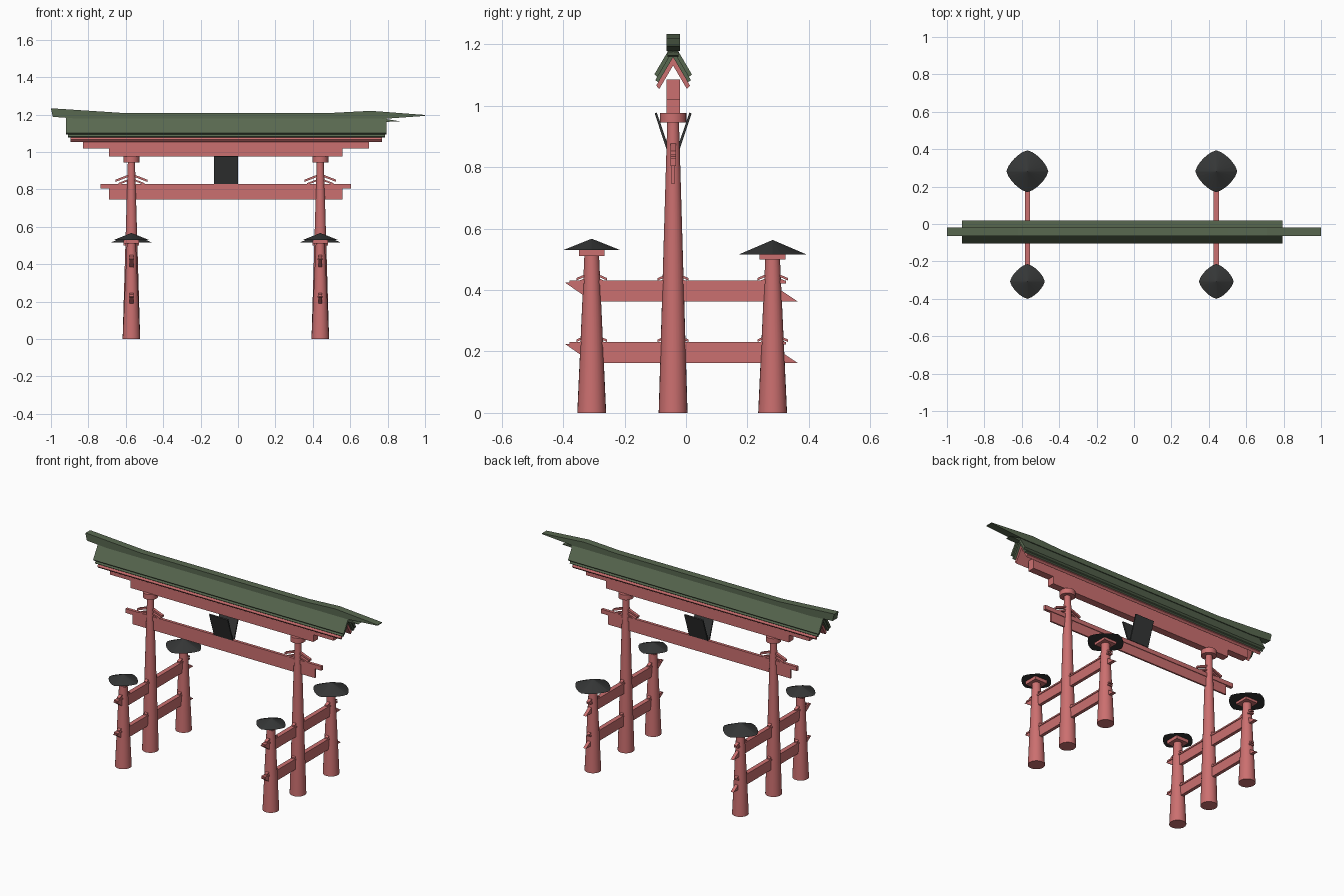
import bpy, bmesh, math
from mathutils import Vector

if "Cube" in bpy.data.objects:
    bpy.data.objects.remove(bpy.data.objects["Cube"])

CX, CY = -0.065, -0.042          # centre of the gate frame
PX = (-0.57, 0.44)               # the two pillar lines


def material(name, rgb):
    m = bpy.data.materials.new(name)
    m.diffuse_color = (*rgb, 1)
    m.use_nodes = True
    m.node_tree.nodes["Principled BSDF"].inputs["Base Color"].default_value = m.diffuse_color
    return m


RED = material("red_paint", (0.60, 0.16, 0.16))
GREEN = material("green_tile", (0.098, 0.138, 0.080))
DARK = material("dark_slate", (0.035, 0.037, 0.037))


def finish(name, bm, mat):
    bmesh.ops.recalc_face_normals(bm, faces=bm.faces)
    me = bpy.data.meshes.new(name)
    bm.to_mesh(me)
    bm.free()
    me.materials.append(mat)
    ob = bpy.data.objects.new(name, me)
    bpy.context.collection.objects.link(ob)
    return ob


def prism(name, pts, axis, a, b, mat):
    """Extrude a 2D (horizontal, z) outline along axis from a to b."""
    bm = bmesh.new()
    place = (lambda h, z: (a, h, z)) if axis == 'X' else (lambda h, z: (h, a, z))
    f = bm.faces.new([bm.verts.new(place(h, z)) for h, z in pts])
    r = bmesh.ops.extrude_face_region(bm, geom=[f])
    move = Vector((b - a, 0, 0)) if axis == 'X' else Vector((0, b - a, 0))
    bmesh.ops.translate(bm, vec=move, verts=[v for v in r['geom'] if isinstance(v, bmesh.types.BMVert)])
    return finish(name, bm, mat)


def box(name, x, y, z, mat):
    return prism(name, [(x[0], z[0]), (x[1], z[0]), (x[1], z[1]), (x[0], z[1])], 'Y', y[0], y[1], mat)


def column(name, x, y, z0, z1, r0, r1, mat):
    bm = bmesh.new()
    bmesh.ops.create_cone(bm, cap_ends=True, segments=24, radius1=r0, radius2=r1, depth=z1 - z0)
    bmesh.ops.translate(bm, vec=(x, y, (z0 + z1) / 2), verts=bm.verts)
    for f in bm.faces:
        f.smooth = len(f.verts) == 4
    return finish(name, bm, mat)


def wedges(name, centre, across, axis, z, half, steps):
    """Pairs of sloping wedge bars either side of a post."""
    for s in (-1, 1):
        for inner, outer, drop, rise, t in steps:
            pts = [(centre + s * inner, z + rise), (centre + s * outer, z + drop),
                   (centre + s * outer, z + drop - t), (centre + s * inner, z + rise - t)]
            prism(name, pts, axis, across - half, across + half, RED)


def post_roof(name, x, y, z0, z1, r):
    """Pyramid hat on a diamond plan with bulging sides."""
    bm = bmesh.new()
    n = 24
    ring = []
    for i in range(n):
        a = 2 * math.pi * i / n
        k = (abs(math.cos(a)) ** 1.42 + abs(math.sin(a)) ** 1.42) ** (-1 / 1.42)
        ring.append(bm.verts.new((x + r * k * math.cos(a), y + r * k * math.sin(a), z0)))
    top = bm.verts.new((x, y, z1))
    for i in range(n):
        bm.faces.new((ring[i], ring[(i + 1) % n], top))
    bm.faces.new(ring)
    finish(name, bm, DARK)


SMALL = [(0.018, 0.050, 0.008, 0.022, 0.008), (0.018, 0.042, -0.001, 0.009, 0.006)]
LARGE = [(0.018, 0.085, 0.022, 0.048, 0.012), (0.018, 0.070, 0.004, 0.024, 0.010)]

for x in PX:
    # main pillar with round cap and wedges on the tie beam
    column("main_pillar", x, CY, 0, 0.95, 0.047, 0.019, RED)
    column("pillar_cap", x, CY, 0.945, 0.977, 0.043, 0.043, RED)
    wedges("tie_beam_wedge", x, CY, 'Y', 0.83, 0.009, LARGE)

    # support posts: y, post top, roof base, roof peak, roof reach
    for y, top, base, peak, r in ((-0.307, 0.51, 0.53, 0.567, 0.093),
                                  (0.282, 0.50, 0.515, 0.563, 0.112)):
        column("support_post", x, y, 0, top, 0.047, 0.024, RED)
        box("support_cap", (x - 0.042, x + 0.042), (y - 0.042, y + 0.042), (top, base), RED)
        post_roof("support_roof", x, y, base, peak, r)

    # slanted-end rails joining posts to the pillar
    for z in (0.163, 0.363):
        prism("side_rail", [(-0.395, z + 0.062), (0.27, z + 0.062), (0.363, z), (-0.305, z)],
              'X', x - 0.010, x + 0.010, RED)
        box("side_rail_strip", (x - 0.014, x + 0.014), (-0.38, 0.325), (z + 0.059, z + 0.068), RED)
        for y in (-0.307, CY, 0.282):
            wedges("side_rail_wedge", y, x, 'X', z + 0.068, 0.010, SMALL)

# tie beam between pillars
box("tie_beam", (-0.69, 0.56), (CY - 0.005, CY + 0.005), (0.745, 0.806), RED)
box("tie_beam_strip", (-0.735, 0.605), (CY - 0.009, CY + 0.009), (0.804, 0.83), RED)

# stacked lintels
box("lower_lintel", (-0.69, 0.56), (CY - 0.022, CY + 0.022), (0.975, 1.025), RED)
box("upper_lintel", (-0.83, 0.70), (CY - 0.022, CY + 0.022), (1.02, 1.085), RED)

# layered gable roof: name, x range, eave reach, inner peak, thickness
for name, x0, x1, e, peak, t, mat in (
        ("eave_board", -0.895, 0.77, 0.055, 1.131, 0.028, RED),
        ("eave_tile", -0.91, 0.785, 0.058, 1.158, 0.024, GREEN),
        ("roof_tile", -0.92, 0.795, 0.061, 1.180, 0.026, GREEN)):
    s = 1.7
    zo = peak + t - s * e
    i = e - 0.010
    zi = peak - s * i
    prism(name, [(CY - e, zo), (CY, peak + t), (CY + e, zo), (CY + i, zi), (CY, peak), (CY - i, zi)],
          'X', x0, x1, mat)

# ridge with an upturned left end and a tapered right end
prism("roof_ridge", [(-0.99, 1.188), (-0.85, 1.178), (0.79, 1.178), (1.0, 1.193), (1.0, 1.198),
                     (0.71, 1.220), (0.50, 1.209), (-0.62, 1.209), (-0.99, 1.233), (-1.0, 1.232)],
      'Y', CY - 0.022, CY + 0.022, GREEN)
prism("ridge_end", [(0.77, 1.180), (0.865, 1.164), (0.77, 1.160)], 'Y', CY - 0.018, CY + 0.018, GREEN)

# pair of tilted blank panels under the lintel
for s in (-1, 1):
    prism("tilted_panel", [(CY + s * 0.004, 0.832), (CY + s * 0.012, 0.830),
                           (CY + s * 0.060, 0.975), (CY + s * 0.053, 0.978)],
          'X', -0.127, 0.0, DARK)
